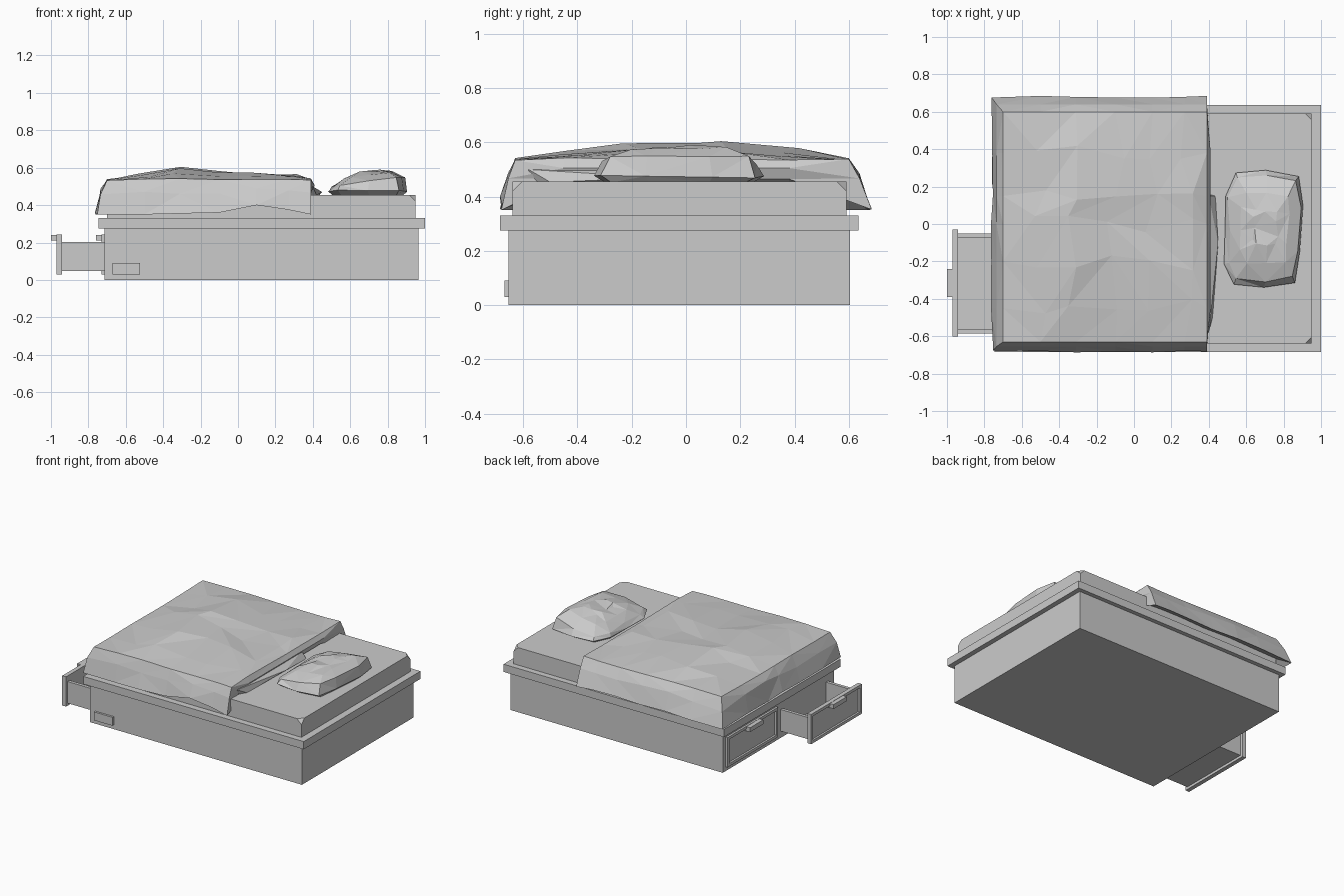
import bpy, bmesh, random, math
from mathutils import Vector

if "Cube" in bpy.data.objects:
    bpy.data.objects.remove(bpy.data.objects["Cube"])

random.seed(4)


def mesh_object(name, bm, triangulate=False):
    bmesh.ops.recalc_face_normals(bm, faces=bm.faces)
    if triangulate:
        bmesh.ops.triangulate(bm, faces=bm.faces)
    me = bpy.data.meshes.new(name)
    bm.to_mesh(me)
    bm.free()
    ob = bpy.data.objects.new(name, me)
    bpy.context.collection.objects.link(ob)
    return ob


def add_box(bm, x, y, z):
    verts = bmesh.ops.create_cube(bm, size=1)['verts']
    for v in verts:
        v.co = Vector([(a + b) / 2 + c * (b - a) for (a, b), c in zip((x, y, z), v.co)])
    return verts


def boxes(name, *parts):
    bm = bmesh.new()
    for p in parts:
        add_box(bm, *p)
    return mesh_object(name, bm)


def jit(a):
    return random.uniform(-a, a)


# bed base, top frame and side plate
boxes("base", ((-.715, .965), (-.655, .605), (0, .275)))
boxes("top_frame", ((-.745, 1), (-.685, .635), (.275, .33)))
boxes("side_plate", ((-.67, -.525), (-.67, -.65), (.03, .09)))

# mattress with clipped top corners
bm = bmesh.new()
verts = add_box(bm, (-.70, .95), (-.64, .592), (.33, .455))
bmesh.ops.bevel(bm, geom=[v for v in verts if v.co.z > .4], offset=.035,
                affect='VERTICES', segments=1)
mesh_object("mattress", bm)


# drawer fronts: raised rim, recessed panel, handle
def drawer_front(name, x, y0, y1):
    z0, z1, r = .03, .243, .02
    rim = (x, x + .03)
    boxes(name + "_front",
          ((x + .014, x + .03), (y0, y1), (z0, z1)),
          (rim, (y0, y0 + r), (z0, z1)), (rim, (y1 - r, y1), (z0, z1)),
          (rim, (y0 + r, y1 - r), (z0, z0 + r)), (rim, (y0 + r, y1 - r), (z1 - r, z1)))
    c = (y0 + y1) / 2
    boxes(name + "_handle", ((x - .03, x + .014), (c - .075, c + .075), (.21, .241)))


drawer_front("open_drawer", -.97, -.602, -.03)
drawer_front("closed_drawer", -.73, 0, .572)
bx = (-.942, -.71)
boxes("open_drawer_box",
      (bx, (-.585, -.05), (.048, .06)),
      (bx, (-.585, -.562), (.06, .203)), (bx, (-.073, -.05), (.06, .203)))

# duvet: rumpled top grid, then draped rings round its border
xs = [-.70, -.5, -.31, -.1, .1, .27, .39]
ys = [-.63, -.45, -.2, 0, .15, .38, .6]
fx = [0, .5, 1, .8, .5, .4, .1]
fy = [.05, .5, 1, .9, 1, .6, .1]
hem = [.35, .35, .355, .36, .40, .375, .35]
bm = bmesh.new()
n = len(xs)
grid = {}
for i in range(n):
    for j in range(n):
        inner = 0 < i < n - 1 and 0 < j < n - 1
        dx, dy = (jit(.05), jit(.05)) if inner else (0, 0)
        z = .535 + .062 * fx[i] * fy[j] + jit(.009 if inner else .005)
        grid[i, j] = bm.verts.new((xs[i] + dx, ys[j] + dy, z))
for i in range(n - 1):
    for j in range(n - 1):
        q = [grid[i, j], grid[i + 1, j], grid[i + 1, j + 1], grid[i, j + 1]]
        d = random.randint(0, 1)
        bm.faces.new((q[d], q[d + 1], q[d + 2]))
        bm.faces.new((q[d], q[d + 2], q[(d + 3) % 4]))
m = n - 1
border = [(i, 0) for i in range(m)] + [(m, j) for j in range(m)] \
    + [(i, m) for i in range(m, 0, -1)] + [(0, j) for j in range(m, 0, -1)]
rings = [[grid[k] for k in border], [], [], []]
for i, j in border:
    p = grid[i, j].co
    ox = -1 if i == 0 else 0
    oy = -1 if j == 0 else (1 if j == m else 0)
    head = i == m and oy == 0
    low = hem[i] if j == 0 else .355 + jit(.008)
    w = .05 if oy < 0 else .08
    if head:
        pts = [(.41, p.y, .505), (.395, p.y, .465), (.36, p.y, .45)]
    else:
        pts = [(p.x + ox * .035, p.y + oy * w * .5, .47 + jit(.02)),
               (p.x + ox * (.06 + jit(.008)), p.y + oy * (w + jit(.008)), low),
               (p.x, max(-.63, min(.585, p.y)), low + .05)]
    for r, c in zip(rings[1:], pts):
        r.append(bm.verts.new(c))
for a, b in zip(rings, rings[1:]):
    for k in range(len(a)):
        q = (k + 1) % len(a)
        bm.faces.new((a[k], a[q], b[q], b[k]))
mesh_object("duvet", bm, True)

# loose fold lying in front of the duvet edge
bm = bmesh.new()
pts = [(.36, -.6, .452), (.40, -.58, .50), (.42, -.5, .453), (.36, .17, .452),
       (.40, .15, .50), (.435, .15, .453), (.45, -.1, .47)]
bmesh.ops.convex_hull(bm, input=[bm.verts.new(p) for p in pts])
mesh_object("duvet_fold", bm)

# pillow: stacked scaled outlines closed by a crown
outline = [(.53, -.32), (.70, -.335), (.865, -.31), (.885, -.15), (.905, .1), (.885, .25),
           (.71, .283), (.54, .27), (.485, .15), (.485, -.03), (.48, -.22)]
c = Vector((.71, -.02))
bm = bmesh.new()
rings = []
for s, z, a in [(.88, .452, 0), (1, .475, .006), (.91, .525, .008), (.62, .56, .008), (.3, .58, .01)]:
    ring = []
    for p in outline:
        q = c + (Vector(p) - c) * s
        tilt = (q.x - c.x) * (.14 if z > .5 else 0)
        ring.append(bm.verts.new((q.x + jit(a), q.y + jit(a), z + tilt + jit(a))))
    rings.append(ring)
for a, b in zip(rings, rings[1:]):
    for k in range(len(a)):
        q = (k + 1) % len(a)
        bm.faces.new((a[k], a[q], b[q], b[k]))
bm.faces.new(rings[0])
bm.faces.new(rings[-1])
mesh_object("pillow", bm, True)
